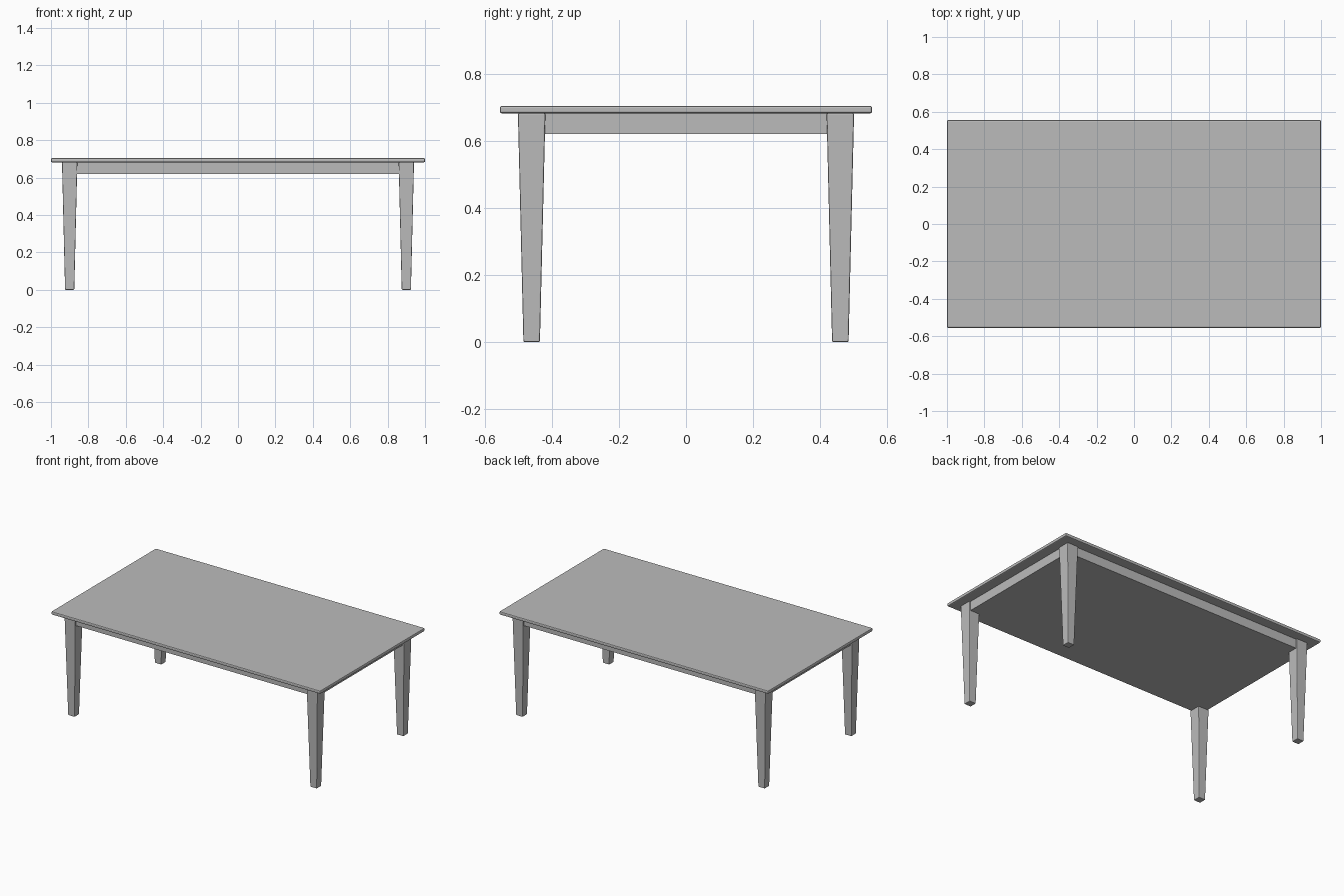
import bpy
import bmesh

if "Cube" in bpy.data.objects:
    bpy.data.objects.remove(bpy.data.objects["Cube"], do_unlink=True)

grey = bpy.data.materials.new("plain_grey")
grey.use_nodes = True
grey.diffuse_color = (0.5, 0.5, 0.5, 1)
grey.node_tree.nodes["Principled BSDF"].inputs["Base Color"].default_value = (0.5, 0.5, 0.5, 1)


def block(name, center, size, z_low, z_high, foot=1.0, bevel=0.0):
    """Upright box whose lower end is scaled by foot, with eased edges."""
    bm = bmesh.new()
    bmesh.ops.create_cube(bm, size=1)
    for v in bm.verts:
        taper = foot if v.co.z < 0 else 1.0
        v.co.x *= size[0] * taper
        v.co.y *= size[1] * taper
        v.co.z = z_low if v.co.z < 0 else z_high
    mesh = bpy.data.meshes.new(name)
    bm.to_mesh(mesh)
    bm.free()
    mesh.materials.append(grey)
    obj = bpy.data.objects.new(name, mesh)
    obj.location = (center[0], center[1], 0)
    bpy.context.collection.objects.link(obj)
    if bevel:
        mod = obj.modifiers.new("eased_edges", "BEVEL")
        mod.width = bevel
        mod.segments = 2
    return obj


# Table top
TOP_UNDERSIDE = 0.682
block("table_top", (0, 0), (2.0, 1.11), TOP_UNDERSIDE, 0.704, bevel=0.006)

# Solid apron under the top, set slightly behind the leg faces
block("apron", (0, 0), (1.86, 0.98), 0.62, TOP_UNDERSIDE)

# Four tapered legs
for side, sx in (("left", 1), ("right", -1)):
    for end, sy in (("front", -1), ("back", 1)):
        block(f"{end}_{side}_leg", (0.9 * sx, 0.46 * sy), (0.082, 0.082),
              0, TOP_UNDERSIDE, foot=0.6, bevel=0.004)
